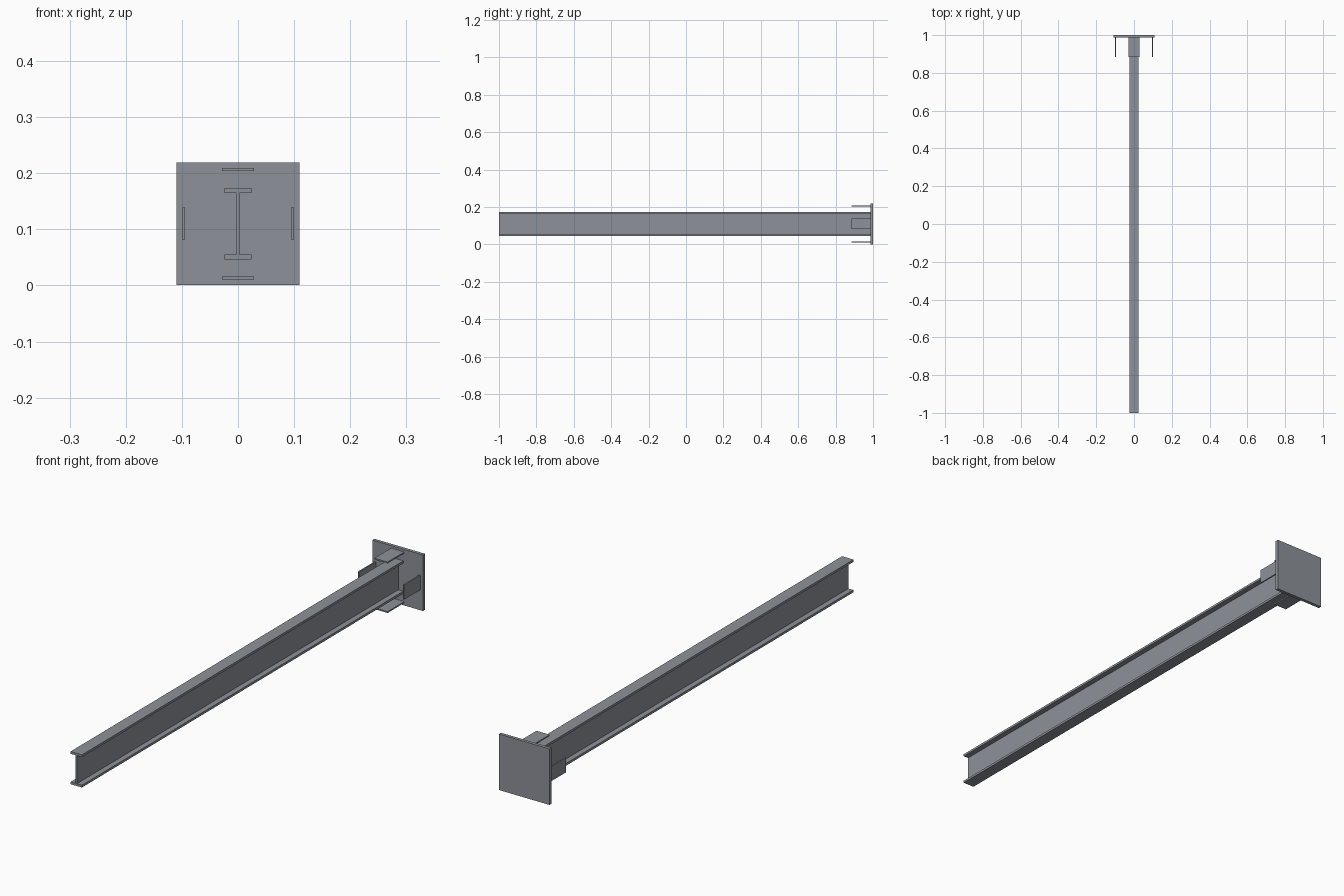
import bpy, bmesh
from mathutils import Vector

cube = bpy.data.objects.get("Cube")
if cube:
    bpy.data.objects.remove(cube, do_unlink=True)

CENTRE_Z = 0.11
PLATE_HALF = 0.1095
PLATE_FRONT = 0.987

steel = bpy.data.materials.new("grey_steel")
steel.use_nodes = True
colour = (0.27, 0.285, 0.315, 1)
steel.diffuse_color = colour
steel.node_tree.nodes["Principled BSDF"].inputs["Base Color"].default_value = colour


def extrude_profile(name, points, y0, y1):
    """Extrude an x/z outline, centred on the beam axis, along y."""
    bm = bmesh.new()
    face = bm.faces.new([bm.verts.new((x, y0, CENTRE_Z + z)) for x, z in points])
    moved = bmesh.ops.extrude_face_region(bm, geom=[face])["geom"]
    verts = [v for v in moved if isinstance(v, bmesh.types.BMVert)]
    bmesh.ops.translate(bm, verts=verts, vec=Vector((0, y1 - y0, 0)))
    bmesh.ops.recalc_face_normals(bm, faces=bm.faces)
    mesh = bpy.data.meshes.new(name)
    bm.to_mesh(mesh)
    bm.free()
    mesh.materials.append(steel)
    obj = bpy.data.objects.new(name, mesh)
    bpy.context.collection.objects.link(obj)
    return obj


def rectangle(cx, cz, hx, hz):
    return [(cx - hx, cz - hz), (cx + hx, cz - hz), (cx + hx, cz + hz), (cx - hx, cz + hz)]


# I-section beam: one quarter of the outline, mirrored around
flange, web, half_height, inner = 0.0245, 0.0027, 0.064, 0.055
quarter = [(flange, half_height), (flange, inner), (web, inner)]
right_half = quarter + [(x, -z) for x, z in reversed(quarter)]
outline = right_half + [(-x, z) for x, z in reversed(right_half)]
extrude_profile("beam", outline, -1, PLATE_FRONT)

# Square end plate
extrude_profile("end_plate", rectangle(0, 0, PLATE_HALF, PLATE_HALF), PLATE_FRONT, 1)

# Four anchor tabs standing out from the plate towards the beam
offset, tab_half, tab_thin = 0.097, 0.0285, 0.0027
for side, dx, dz in (("left", 1, 0), ("right", -1, 0), ("top", 0, 1), ("bottom", 0, -1)):
    hx, hz = (tab_thin, tab_half) if dx else (tab_half, tab_thin)
    extrude_profile(side + "_tab", rectangle(dx * offset, dz * offset, hx, hz), 0.884, PLATE_FRONT)
